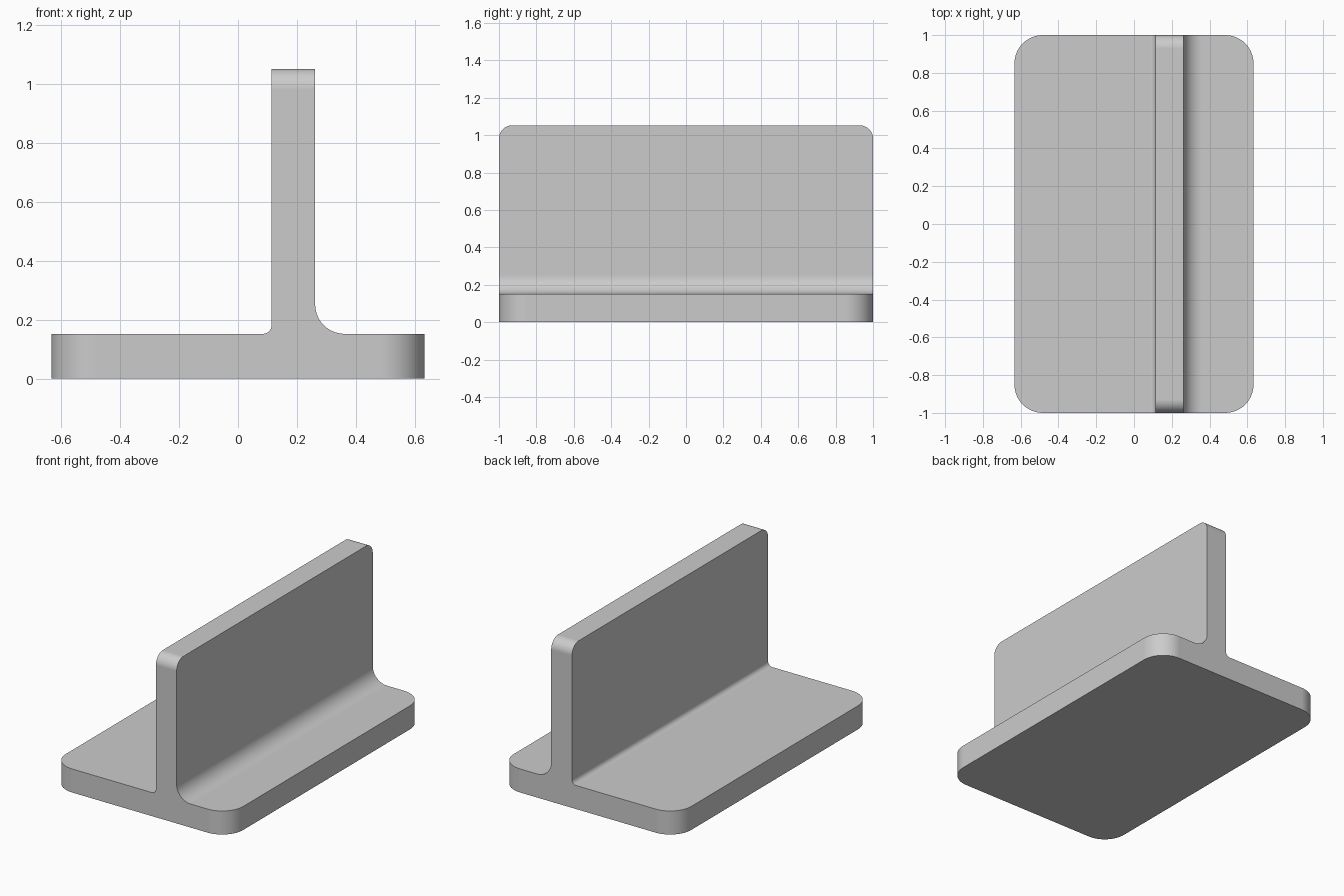
import bpy, bmesh, math

if "Cube" in bpy.data.objects:
    bpy.data.objects.remove(bpy.data.objects["Cube"], do_unlink=True)

# Plain grey material
GREY = (0.6, 0.6, 0.6, 1)
mat = bpy.data.materials.new("plain grey")
mat.use_nodes = True
mat.diffuse_color = GREY
mat.node_tree.nodes["Principled BSDF"].inputs["Base Color"].default_value = GREY

HALF_W, HALF_L = 0.633, 1.0
PLATE, TOP = 0.152, 1.052
WALL_L, WALL_R = 0.114, 0.262


def near(a, b):
    return abs(a - b) < 1e-4


def round_edges(bm, test, radius):
    """Round every edge whose two vertices pass the test."""
    edges = [e for e in bm.edges if test(*(v.co for v in e.verts))]
    bmesh.ops.bevel(bm, geom=edges, offset=radius, offset_type='OFFSET',
                    segments=14, profile=0.5, affect='EDGES', clamp_overlap=False)


# Inverted T section, swept along the length
section = [(-HALF_W, 0), (HALF_W, 0), (HALF_W, PLATE), (WALL_R, PLATE),
           (WALL_R, TOP), (WALL_L, TOP), (WALL_L, PLATE), (-HALF_W, PLATE)]
bm = bmesh.new()
face = bm.faces.new([bm.verts.new((x, -HALF_L, z)) for x, z in section])
swept = bmesh.ops.extrude_face_region(bm, geom=[face])["geom"]
bmesh.ops.translate(bm, vec=(0, 2 * HALF_L, 0),
                    verts=[g for g in swept if isinstance(g, bmesh.types.BMVert)])
bmesh.ops.recalc_face_normals(bm, faces=bm.faces)


# Inner fillets along the foot of the wall
def foot(x):
    return lambda a, b: all(near(p.x, x) and near(p.z, PLATE) for p in (a, b))


round_edges(bm, foot(WALL_L), 0.03)
round_edges(bm, foot(WALL_R), 0.1)

# Upright corners of the plate
round_edges(bm, lambda a, b: near(abs(a.x), HALF_W) and near(a.x, b.x)
            and near(a.y, b.y), 0.15)

# Upper end corners of the wall
round_edges(bm, lambda a, b: near(a.z, TOP) and near(b.z, TOP)
            and near(a.y, b.y), 0.07)

mesh = bpy.data.meshes.new("t_bracket")
bm.to_mesh(mesh)
bm.free()
mesh.materials.append(mat)
bracket = bpy.data.objects.new("t_bracket", mesh)
bpy.context.collection.objects.link(bracket)

# Smooth rounds, crisp rims, flat large faces
bpy.context.view_layer.objects.active = bracket
bracket.select_set(True)
bpy.ops.object.shade_smooth_by_angle(angle=math.radians(30))
weighted = bracket.modifiers.new("flat faces", 'WEIGHTED_NORMAL')
weighted.keep_sharp = True
